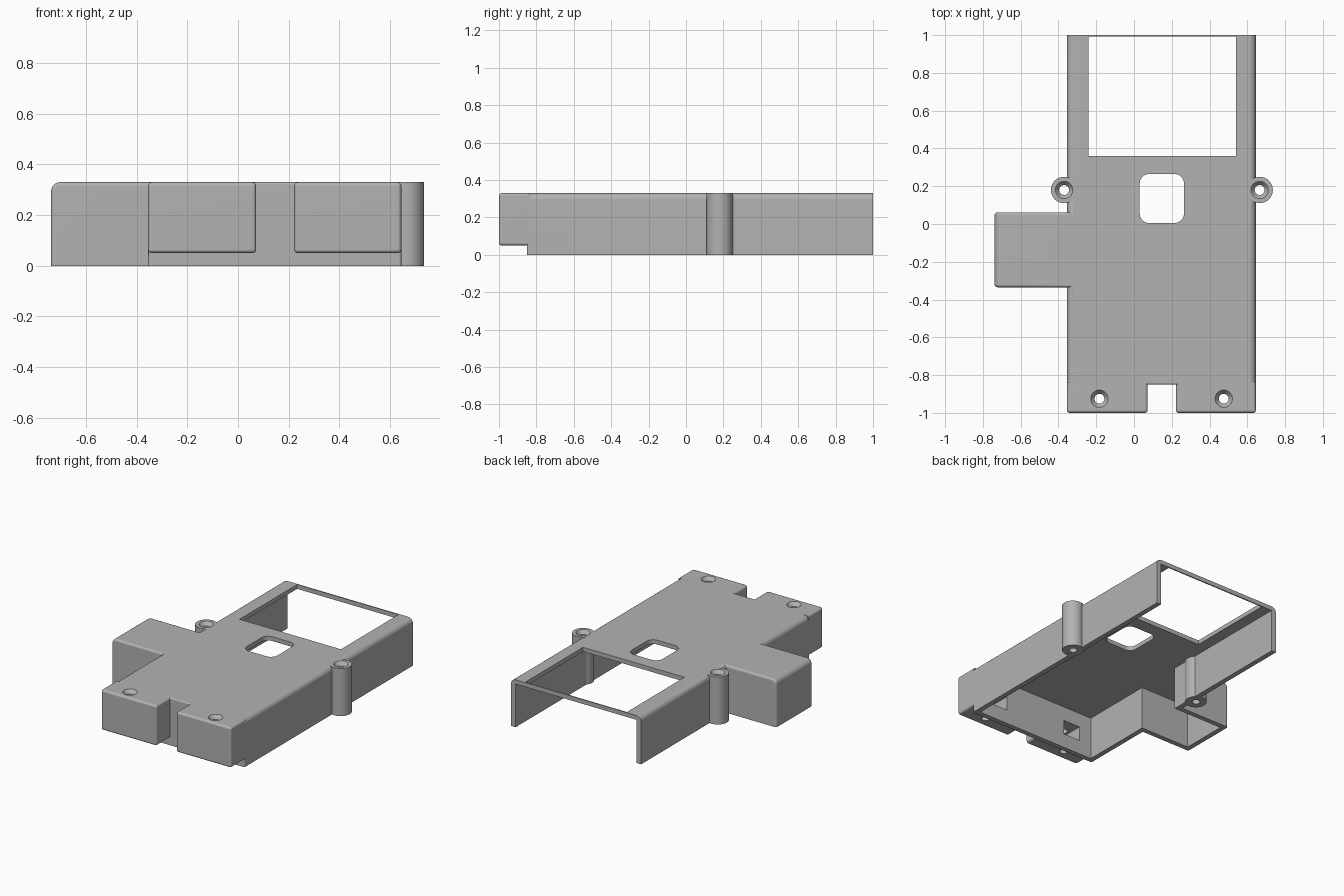
import bpy, bmesh, math
from mathutils import Matrix

if "Cube" in bpy.data.objects:
    bpy.data.objects.remove(bpy.data.objects["Cube"])

grey = bpy.data.materials.new("plain grey")
grey.use_nodes = True
grey.diffuse_color = (0.45, 0.45, 0.45, 1)
grey.node_tree.nodes["Principled BSDF"].inputs["Base Color"].default_value = (0.45, 0.45, 0.45, 1)

TOP, WALL, ROOF = 0.33, 0.035, 0.30
LEFT, RIGHT, FRONT, BACK = 0.645, -0.355, -0.85, 1.0


def finish(bm, name):
    bmesh.ops.recalc_face_normals(bm, faces=bm.faces)
    mesh = bpy.data.meshes.new(name)
    bm.to_mesh(mesh)
    bm.free()
    mesh.materials.append(grey)
    ob = bpy.data.objects.new(name, mesh)
    bpy.context.collection.objects.link(ob)
    return ob


def near(a, b):
    return abs(a - b) < 1e-4


def on_plane(axis, value):
    """Edge test: both ends lie on an axis-aligned plane."""
    return lambda e: all(near(v.co[axis], value) for v in e.verts)


def both(a, b):
    return lambda e: a(e) and b(e)


def block(name, x, y, z, rounds=()):
    """Box between limits; each round is (radius, edge test)."""
    bm = bmesh.new()
    bmesh.ops.create_cube(bm, size=1)
    for v in bm.verts:
        v.co = [lim[0] if c < 0 else lim[1] for c, lim in zip(v.co, (x, y, z))]
    for radius, test in rounds:
        bmesh.ops.bevel(bm, geom=[e for e in bm.edges if test(e)], offset=radius,
                        segments=5, profile=0.5, affect='EDGES')
    return finish(bm, name)


def cylinder(name, x, y, z, r1, r2=None):
    bm = bmesh.new()
    bmesh.ops.create_cone(bm, cap_ends=True, segments=40, radius1=r1,
                          radius2=r1 if r2 is None else r2, depth=z[1] - z[0],
                          matrix=Matrix.Translation((x, y, (z[0] + z[1]) / 2)))
    return finish(bm, name)


def combine(target, tool, operation):
    tool.hide_render = True
    mod = target.modifiers.new(operation, 'BOOLEAN')
    mod.operation, mod.solver, mod.object = operation, 'EXACT', tool
    bpy.context.view_layer.objects.active = target
    bpy.ops.object.modifier_apply(modifier=mod.name)
    bpy.data.objects.remove(tool)


def not_low(e):
    return not on_plane(2, 0)(e)


# Main shell with rounded long edges and a softened front outline
shell = block("case_shell", (RIGHT, LEFT), (FRONT, BACK), (0, TOP), [
    (0.035, lambda e: on_plane(2, TOP)(e) and (on_plane(0, LEFT)(e) or on_plane(0, RIGHT)(e))),
    (0.01, both(on_plane(1, FRONT), not_low))])

# Side compartment
SX, SY0, SY1 = -0.738, -0.335, 0.062
side = block("side_box", (SX, -0.2), (SY0, SY1), (0, TOP), [
    (0.035, both(on_plane(2, TOP), on_plane(0, SX))),
    (0.015, lambda e: not_low(e) and not on_plane(0, -0.2)(e)
        and (on_plane(1, SY0)(e) or on_plane(1, SY1)(e)))])
combine(shell, side, 'UNION')

# Two front blocks
for x in ((RIGHT, 0.072), (0.222, LEFT)):
    front = block("front_block", x, (-1, -0.837), (0.05, TOP),
                  [(0.015, lambda e: not on_plane(1, -0.837)(e))])
    combine(shell, front, 'UNION')

# Hollow interior, open below and at the back
for x, y in (((RIGHT + WALL, LEFT - WALL), (FRONT + WALL, BACK + 0.1)),
             ((SX + WALL, 0), (SY0 + WALL, SY1 - WALL))):
    combine(shell, block("cavity", x, y, (-0.1, ROOF)), 'DIFFERENCE')

# Large rear opening, leaving a thin bar, and a rounded square hole
combine(shell, block("rear_opening", (-0.24, 0.54), (0.36, 0.992), (0.2, 0.5)), 'DIFFERENCE')
combine(shell, block("square_hole", (0.03, 0.265), (0.005, 0.265), (0.2, 0.5), [
    (0.05, lambda e: near(e.verts[0].co.x, e.verts[1].co.x)
        and near(e.verts[0].co.y, e.verts[1].co.y))]), 'DIFFERENCE')

# Screw posts on both side walls
POSTS = [(-0.37, 0.18), (0.665, 0.18)]
for x, y in POSTS:
    combine(shell, cylinder("screw_post", x, y, (0, TOP), 0.07), 'UNION')

# Countersunk screw holes
BLOCK_HOLES = [(-0.183, -0.925), (0.475, -0.925)]
for x, y in POSTS + BLOCK_HOLES:
    combine(shell, cylinder("screw_hole", x, y, (-0.1, 0.5), 0.026), 'DIFFERENCE')
    combine(shell, cylinder("countersink", x, y, (TOP - 0.025, TOP + 0.005), 0.026, 0.05), 'DIFFERENCE')

# Nut slots opening into the front blocks from inside
for x in (-0.16, 0.45):
    combine(shell, block("nut_slot", (x - 0.065, x + 0.065), (-0.965, -0.8), (0.1, 0.2)), 'DIFFERENCE')

# Smooth the fillets and keep flat faces flat
bpy.ops.object.select_all(action='DESELECT')
shell.select_set(True)
bpy.context.view_layer.objects.active = shell
bpy.ops.object.shade_smooth_by_angle(angle=math.radians(30))
weighted = shell.modifiers.new("flat_faces", 'WEIGHTED_NORMAL')
weighted.keep_sharp = True
